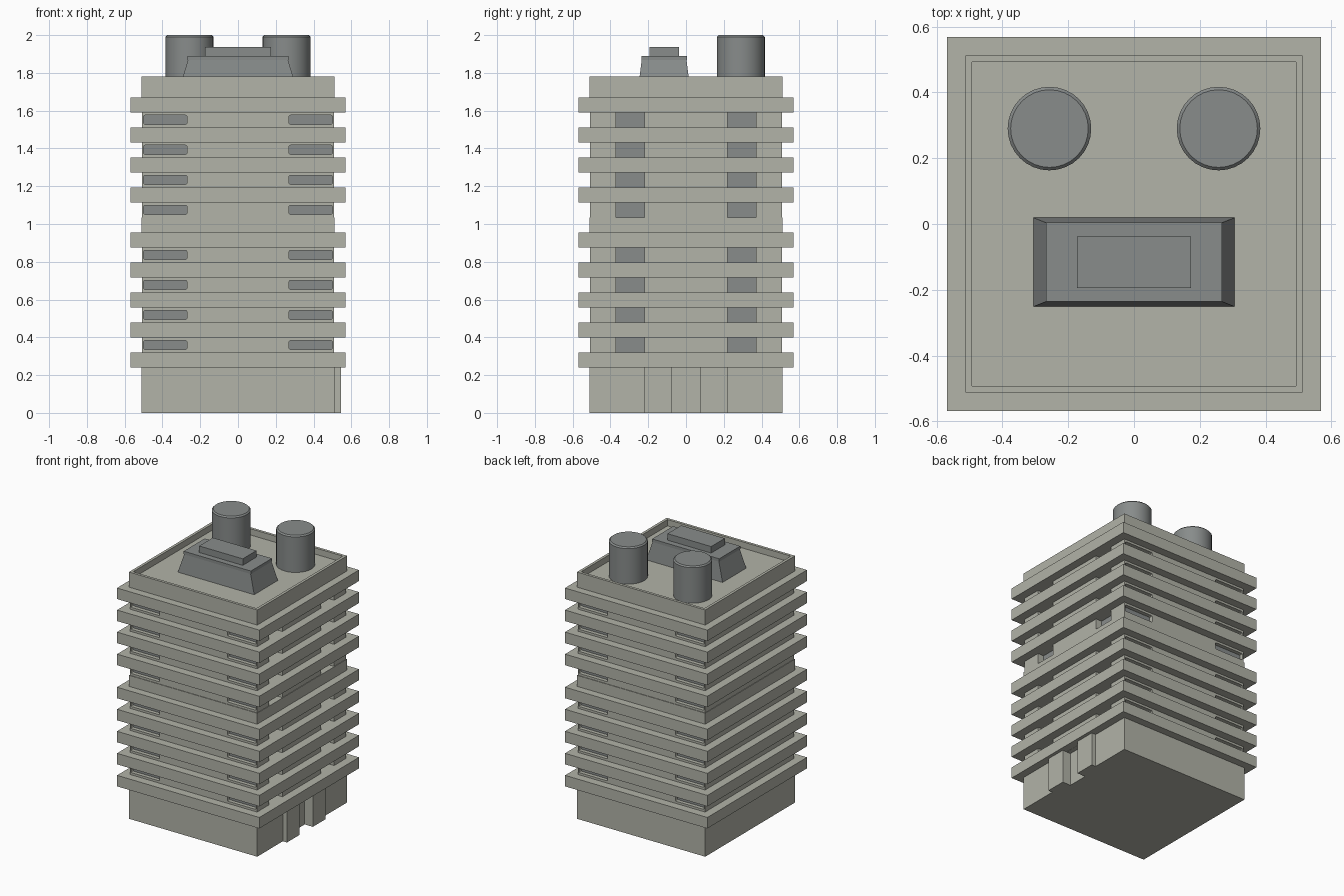
import bpy
import bmesh
from mathutils import Matrix, Vector

cube = bpy.data.objects.get("Cube")
if cube:
    bpy.data.objects.remove(cube, do_unlink=True)


def material(name, colour):
    mat = bpy.data.materials.new(name)
    mat.use_nodes = True
    mat.diffuse_color = colour
    mat.node_tree.nodes["Principled BSDF"].inputs["Base Color"].default_value = colour
    return mat


concrete = material("concrete", (0.445, 0.451, 0.392, 1))
grey = material("blue grey", (0.246, 0.262, 0.258, 1))


def add_box(bm, lo, hi):
    lo, hi = Vector(lo), Vector(hi)
    mat = Matrix.Translation((lo + hi) / 2) @ Matrix.Diagonal((*(hi - lo), 1))
    return bmesh.ops.create_cube(bm, size=1, matrix=mat)["verts"]


def finish(bm, name, mat):
    mesh = bpy.data.meshes.new(name)
    bm.to_mesh(mesh)
    bm.free()
    mesh.materials.append(mat)
    obj = bpy.data.objects.new(name, mesh)
    bpy.context.collection.objects.link(obj)
    return obj


def boxes(name, mat, spans):
    bm = bmesh.new()
    for lo, hi in spans:
        add_box(bm, lo, hi)
    return finish(bm, name, mat)


def block(name, half, z0, z1, mat=concrete):
    return boxes(name, mat, [((-half, -half, z0), (half, half, z1))])


def cut(target, cutter):
    mod = target.modifiers.new("cut", "BOOLEAN")
    mod.operation = "DIFFERENCE"
    mod.solver = "EXACT"
    mod.object = cutter
    bpy.context.view_layer.update()
    bpy.context.view_layer.objects.active = target
    bpy.ops.object.modifier_apply(modifier=mod.name)
    bpy.data.objects.remove(cutter, do_unlink=True)


WALL, CORE, SLAB = 0.512, 0.508, 0.568
BASE, STOREY = 0.24, 0.159
HALF = STOREY / 2
ROOF, WELL = 1.78, 0.045
slab_levels = [BASE + STOREY * (i + (0.5 if i > 4 else 0)) for i in range(9)]
crown_z = slab_levels[-1] + HALF
# Window bands lie directly beneath every slab except the lowest
window_levels = [z - HALF for z in slab_levels[1:]]

# Tower core with recessed windows
core = block("tower_core", CORE, BASE, crown_z)
bm = bmesh.new()
panes = []
DEPTH, SIDE_DEPTH = 0.03, 0.05
for z in window_levels:
    for s in (-1, 1):
        # Rounded strip windows on front and back
        for face in (-1, 1):
            x0, x1 = sorted((s * 0.27, s * 0.5))
            y0, y1 = sorted((face * (CORE - DEPTH), face * (CORE + 0.02)))
            verts = add_box(bm, (x0, y0, z + 0.016), (x1, y1, z + 0.064))
            edges = {e for v in verts for e in v.link_edges
                     if abs(e.verts[0].co.y - e.verts[1].co.y) > 0.01}
            bmesh.ops.bevel(bm, geom=list(edges), offset=0.008, segments=2,
                            profile=0.5, affect="EDGES")
            p0, p1 = sorted((face * (CORE - DEPTH - 0.002), face * (CORE - DEPTH + 0.003)))
            panes.append(((x0, p0, z + 0.016), (x1, p1, z + 0.064)))
        # Full height openings on one side
        y0, y1 = sorted((s * 0.22, s * 0.37))
        inner = CORE - SIDE_DEPTH
        add_box(bm, (inner, y0, z), (CORE + 0.02, y1, z + HALF))
        panes.append(((inner - 0.002, y0, z), (inner + 0.003, y1, z + HALF)))
cut(core, finish(bm, "window_cutter", concrete))
boxes("window_panes", grey, panes)

# Projecting floor slabs and the plain middle storey
for i, z in enumerate(slab_levels):
    block(f"floor_slab_{i + 1}", SLAB, z, z + HALF)
middle = slab_levels[4] + HALF
block("middle_band", WALL, middle, middle + HALF)

# Ground floor with entrance recess and pillars
ground = block("ground_floor", WALL, 0, BASE)
cut(ground, boxes("entrance_cutter", concrete,
                  [((0.48, -0.075, -0.1), (0.6, 0.075, BASE - 0.001))]))
boxes("entrance_pillars", concrete,
      [((0.5, -0.22, 0), (0.545, -0.075, BASE)),
       ((0.5, 0.075, 0), (0.545, 0.22, BASE))])

# Crown with sunken roof behind a parapet
bm = bmesh.new()
add_box(bm, (-WALL, -WALL, crown_z), (WALL, WALL, ROOF))
bm.normal_update()
top = next(f for f in bm.faces if f.normal.z > 0.9)
bmesh.ops.inset_region(bm, faces=[top], thickness=0.028)
floor = bmesh.ops.extrude_face_region(bm, geom=[top])
bmesh.ops.delete(bm, geom=[top], context="FACES_ONLY")
for v in floor["geom"]:
    if isinstance(v, bmesh.types.BMVert):
        v.co.z -= WELL
bmesh.ops.recalc_face_normals(bm, faces=bm.faces)
finish(bm, "roof_parapet", concrete)
roof = ROOF - WELL

# Roof plant room: sloped base, lip and cap
bm = bmesh.new()
centre_y = -0.116
for v in add_box(bm, (-0.305, -0.251, roof), (0.305, 0.019, 1.868)):
    if v.co.z > roof + 0.01:
        v.co.x *= 0.265 / 0.305
        v.co.y = centre_y + (v.co.y - centre_y) * 0.88
finish(bm, "plant_room_base", grey)
boxes("plant_room_lip", grey, [((-0.268, -0.236, 1.868), (0.268, 0.004, 1.89))])
boxes("plant_room_cap", grey, [((-0.174, -0.194, 1.885), (0.174, -0.038, 1.937))])

# Round water tanks
for name, side in (("left_tank", 1), ("right_tank", -1)):
    bm = bmesh.new()
    height = 2 - roof
    bmesh.ops.create_cone(bm, cap_ends=True, segments=32, radius1=0.127, radius2=0.127,
                          depth=height,
                          matrix=Matrix.Translation((side * 0.257, 0.29, roof + height / 2)))
    rim = [e for e in bm.edges if all(v.co.z > 1.99 for v in e.verts)]
    bmesh.ops.bevel(bm, geom=rim, offset=0.009, segments=1, affect="EDGES")
    tank = finish(bm, name, grey)
    bpy.ops.object.select_all(action="DESELECT")
    tank.select_set(True)
    bpy.context.view_layer.objects.active = tank
    bpy.ops.object.shade_smooth_by_angle(angle=0.5)
